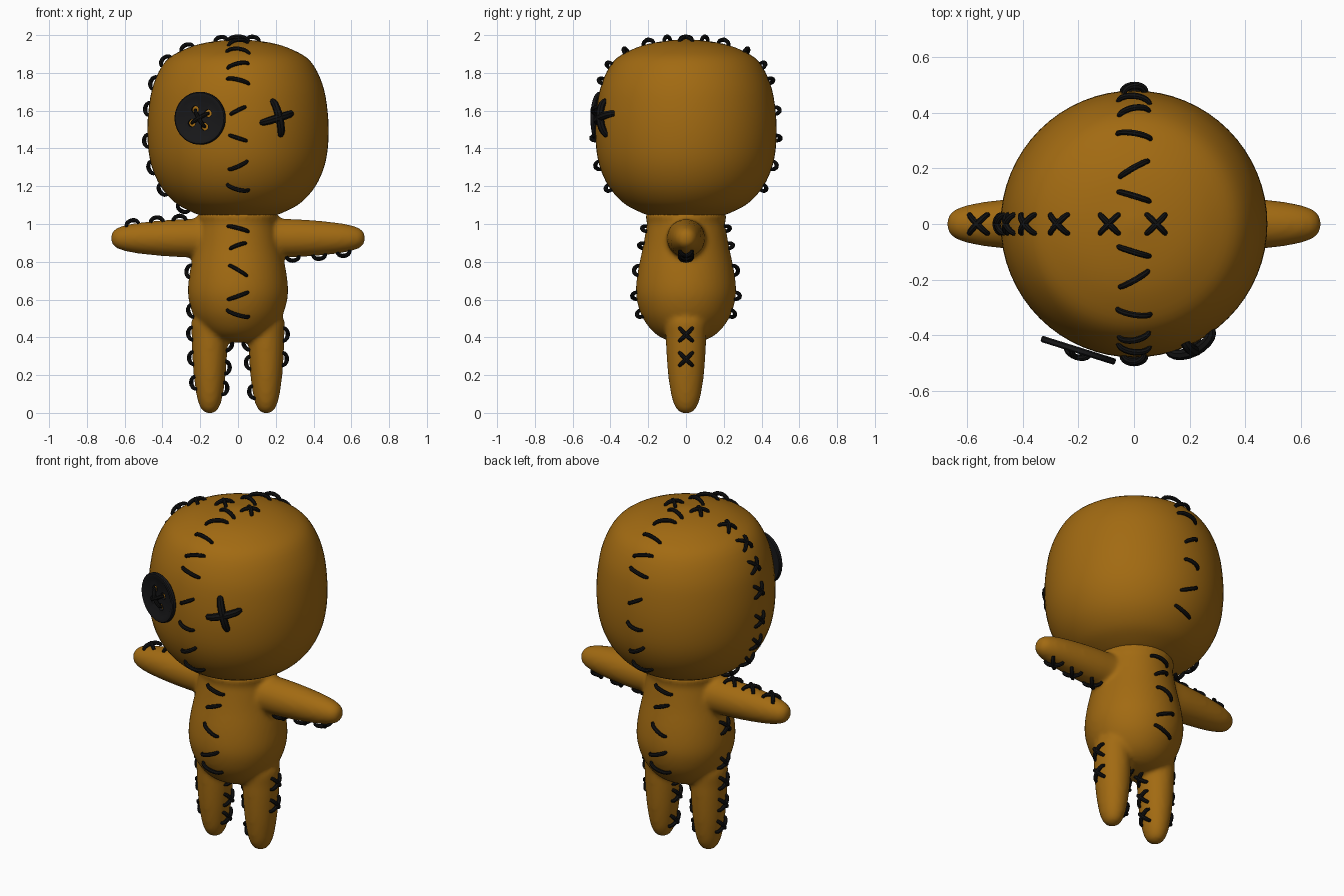
import bpy, bmesh, math
from mathutils import Vector, Matrix
from mathutils.bvhtree import BVHTree

if "Cube" in bpy.data.objects:
    bpy.data.objects.remove(bpy.data.objects["Cube"])

X, Y = Vector((1, 0, 0)), Vector((0, 1, 0))


def material(name, rgb):
    m = bpy.data.materials.new(name)
    m.diffuse_color = (*rgb, 1)
    m.use_nodes = True
    m.node_tree.nodes["Principled BSDF"].inputs["Base Color"].default_value = m.diffuse_color
    return m


FELT = material("brown felt", (0.36, 0.145, 0.006))
THREAD = material("black thread", (0.006, 0.006, 0.006))
BUTTON = material("dark plastic", (0.009, 0.009, 0.010))


def smooth_profile(pts, steps=4):
    """Catmull-Rom through (radius, height) points."""
    pts = [Vector(p) for p in pts]
    ext = [pts[0]] + pts + [pts[-1]]
    out = []
    for a, b, c, d in zip(ext, ext[1:], ext[2:], ext[3:]):
        for i in range(steps):
            t = i / steps
            out.append(0.5 * (2 * b + (c - a) * t + (2 * a - 5 * b + 4 * c - d) * t * t
                              + (3 * b - a - 3 * c + d) * t ** 3))
    return out + [pts[-1]]


def lathe(bm, pts, mat=Matrix(), seg=48):
    """Revolve a closed-ended profile about its own z axis."""
    rings = []
    for r, z in pts:
        if r < 1e-4:
            rings.append([bm.verts.new(mat @ Vector((0, 0, z)))] * seg)
        else:
            rings.append([bm.verts.new(mat @ Vector((r * math.cos(2 * math.pi * i / seg),
                                                     r * math.sin(2 * math.pi * i / seg), z)))
                          for i in range(seg)])
    for lo, hi in zip(rings, rings[1:]):
        for i in range(seg):
            j = (i + 1) % seg
            vs = list(dict.fromkeys((lo[i], lo[j], hi[j], hi[i])))
            if len(vs) > 2:
                bm.faces.new(vs)


def finish(bm, name, mat):
    bmesh.ops.recalc_face_normals(bm, faces=bm.faces)
    me = bpy.data.meshes.new(name)
    bm.to_mesh(me)
    bm.free()
    me.materials.append(mat)
    ob = bpy.data.objects.new(name, me)
    bpy.context.collection.objects.link(ob)
    return ob


def apply_all(ob, angle=None):
    bpy.ops.object.select_all(action='DESELECT')
    ob.select_set(True)
    bpy.context.view_layer.objects.active = ob
    bpy.ops.object.convert(target='MESH')
    if angle:
        bpy.ops.object.shade_smooth_by_angle(angle=angle)
    else:
        bpy.ops.object.shade_smooth()


# Head: soft barrel shape
bm = bmesh.new()
lathe(bm, smooth_profile([(0, 1.02), (.15, 1.033), (.25, 1.066), (.335, 1.115), (.41, 1.2),
                          (.46, 1.315), (.479, 1.45), (.474, 1.6), (.447, 1.74), (.385, 1.86),
                          (.29, 1.922), (.17, 1.96), (0, 1.98)]), seg=64)
head = finish(bm, "head", FELT)
apply_all(head)

# Torso, arms and legs, fused into one soft skin
bm = bmesh.new()
lathe(bm, smooth_profile([(0, .37), (.1, .385), (.175, .43), (.23, .505), (.258, .585), (.265, .66),
                          (.253, .76), (.228, .88), (.207, 1.0), (.2, 1.06), (0, 1.08)]))
arm = smooth_profile([(0, .08), (.1, .1), (.102, .25), (.098, .35), (.09, .45), (.078, .55),
                      (.062, .62), (.04, .66), (0, .676)])
leg = smooth_profile([(0, -.003), (.035, .008), (.062, .06), (.08, .16), (.09, .27), (.095, .4),
                      (.09, .5), (0, .53)])
for s in (-1, 1):
    lathe(bm, arm, Matrix.Translation((0, 0, .925)) @ Matrix.Rotation(s * math.pi / 2, 4, 'Y'))
    lathe(bm, leg, Matrix.Translation((s * .15, 0, 0)) @ Matrix.Diagonal((1, 1.12, 1, 1)))
body = finish(bm, "torso_and_limbs", FELT)
rem = body.modifiers.new("fuse", 'REMESH')
rem.mode, rem.voxel_size = 'VOXEL', 0.013
sm = body.modifiers.new("soften", 'SMOOTH')
sm.factor, sm.iterations = 0.5, 7
apply_all(body)

TREE = {}
for ob in (head, body):
    me = ob.data
    TREE[ob.name] = BVHTree.FromPolygons([v.co for v in me.vertices],
                                         [tuple(p.vertices) for p in me.polygons])


def thread_group(name, radius):
    cu = bpy.data.curves.new(name, 'CURVE')
    cu.dimensions = '3D'
    cu.bevel_depth, cu.bevel_resolution, cu.use_fill_caps = radius, 2, True
    cu.materials.append(THREAD)
    ob = bpy.data.objects.new(name, cu)
    bpy.context.collection.objects.link(ob)
    return ob


def arc(ob, p, n, t, half, h):
    """One thread loop arching over the surface at p."""
    sp = ob.data.splines.new('POLY')
    sp.points.add(10)
    for i, pt in enumerate(sp.points):
        a = math.pi * i / 10
        pt.co = (*(p - n * .006 - t * half * math.cos(a) + n * h * math.sin(a)), 1)
        pt.radius = 0.75 + 0.25 * math.sin(a)


def surface(part, p):
    loc, n, _, _ = TREE[part.name].find_nearest(Vector(p))
    return loc, n.normalized()


# Centre seam: (y, z, tilt, half length); the back repeats the front turned by 180 degrees
seam = thread_group("centre_seam_stitches", .0115)
head_seam = [(-.1, 1.98, -17, .058), (-.2, 1.96, 30, .058), (-.32, 1.915, -10, .06),
             (-.41, 1.845, 15, .055), (-.45, 1.76, -14, .058), (-.47, 1.6, 27, .042),
             (-.48, 1.455, -18, .046), (-.46, 1.31, 25, .052), (-.41, 1.19, -17, .058)]
body_seam = [(-.21, .975, -15, .055), (-.23, .885, 20, .042), (-.26, .755, -31, .052),
             (-.26, .62, 20, .055), (-.24, .525, -18, .06)]
for part, rows in ((head, head_seam), (body, body_seam)):
    for y, z, tilt, half in rows:
        for s in (1, -1):
            p, n = surface(part, (0, s * y, z))
            side = X * s
            a = math.radians(tilt)
            arc(seam, p, n, side * math.cos(a) + n.cross(side) * math.sin(a), half, .028)

# Cross stitches along the side seams: (x, z)
cross = thread_group("side_cross_stitches", .0115)
head_x = [(.08, 1.98), (-.09, 1.98), (-.27, 1.93), (-.38, 1.86), (-.45, 1.75), (-.475, 1.61),
          (-.48, 1.44), (-.45, 1.30), (-.4, 1.18), (-.29, 1.085)]
body_x = [(-.56, 1.0), (-.43, 1.02), (-.31, 1.03), (.29, .825), (.43, .835), (.56, .85),
          (-.255, .75), (-.24, .54), (-.245, .42), (-.24, .29), (-.22, .16),
          (-.055, .36), (-.06, .24), (-.075, .13), (.245, .415), (.24, .285),
          (.055, .365), (.06, .265), (.08, .11)]
for part, rows in ((head, head_x), (body, body_x)):
    for x, z in rows:
        p, n = surface(part, (x, 0, z))
        n = Vector((n.x, 0, n.z)).normalized()
        up = n.cross(Y)
        for s in (1, -1):
            arc(cross, p, n, (Y + up * s).normalized(), .048, .025)

# Stitched cross eye
eye = thread_group("cross_eye", .021)
p, n = surface(head, (.212, -.44, 1.562))
side = Vector((-n.y, n.x, 0)).normalized()
up = n.cross(side)
up = up if up.z > 0 else -up
for a, half in ((-77, .092), (16, .088)):
    a = math.radians(a)
    arc(eye, p - n * .008, n, side * math.cos(a) + up * math.sin(a), half, .043)

# Button eye: rimmed disc with four drilled holes
n = Vector((-.3, -.954, 0)).normalized()
frame = Matrix.Translation((-.2, -.453, 1.56)) @ n.to_track_quat('Z', 'Y').to_matrix().to_4x4()
bm = bmesh.new()
lathe(bm, [(0, -.01), (.136, -.01), (.14, -.005), (.14, .008), (.135, .013), (.118, .013),
           (.108, .007), (0, .007)], frame)
button = finish(bm, "button_eye", BUTTON)
bm = bmesh.new()
for k in range(4):
    a = math.radians(30 + 90 * k)
    spot = Matrix.Translation((.052 * math.cos(a), .052 * math.sin(a), 0))
    lathe(bm, [(0, -.05), (.02, -.05), (.02, .05), (0, .05)], frame @ spot, 16)
cutter = finish(bm, "button_hole_cutter", BUTTON)
cutter.hide_render = True
cut = button.modifiers.new("holes", 'BOOLEAN')
cut.object, cut.operation, cut.solver = cutter, 'DIFFERENCE', 'EXACT'
apply_all(button, math.radians(35))
bpy.data.objects.remove(cutter)

# Thread crossing the button
tie = thread_group("button_thread", .011)
mid = frame @ Vector((0, 0, .007))
for a in (30, 120):
    a = math.radians(a)
    t = frame.to_3x3() @ Vector((math.cos(a), math.sin(a), 0))
    arc(tie, mid, n, t, .052, .026)

for ob in (seam, cross, eye, tie):
    apply_all(ob, math.radians(40))
